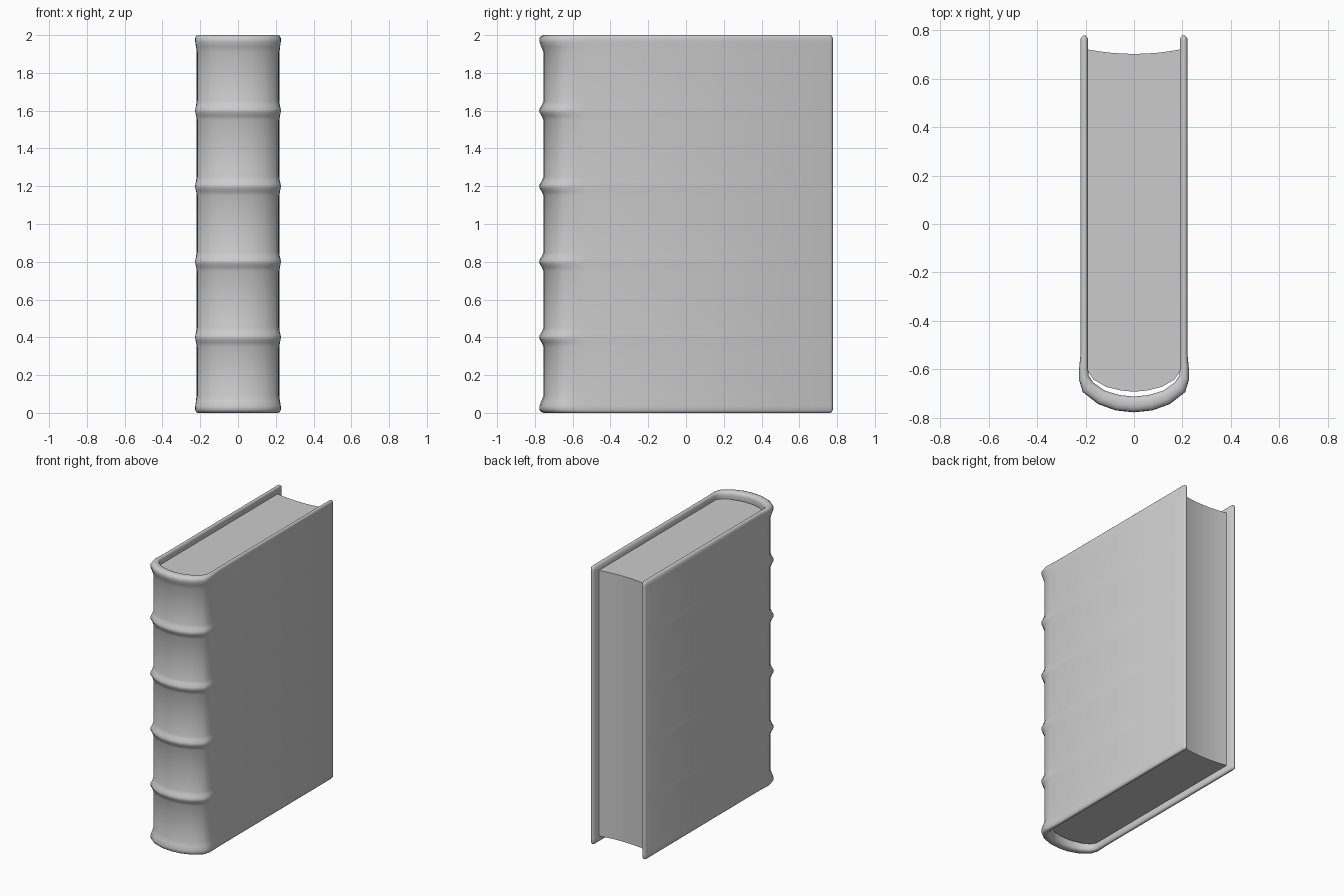
import bpy, bmesh
from mathutils import Vector

if "Cube" in bpy.data.objects:
    bpy.data.objects.remove(bpy.data.objects["Cube"])


def finish(name, bm, angle=0.7):
    bmesh.ops.recalc_face_normals(bm, faces=bm.faces)
    me = bpy.data.meshes.new(name)
    bm.to_mesh(me)
    bm.free()
    ob = bpy.data.objects.new(name, me)
    bpy.context.collection.objects.link(ob)
    bpy.ops.object.select_all(action='DESELECT')
    bpy.context.view_layer.objects.active = ob
    ob.select_set(True)
    bpy.ops.object.shade_smooth_by_angle(angle=angle)
    return ob


def mirrored(half):
    # half profile ends on the centre line x = 0
    return [Vector(p) for p in half] + [Vector((-x, y)) for x, y in half[-2::-1]]


# Cover section: outer and inner lines, matched point for point
outer = mirrored([(0.211, 0.777), (0.22, 0.765), (0.22, -0.53), (0.218, -0.6), (0.215, -0.64),
                  (0.197, -0.68), (0.137, -0.724), (0.07, -0.748), (0, -0.755)])
inner = mirrored([(0.199, 0.777), (0.19, 0.765), (0.19, -0.53), (0.19, -0.59), (0.187, -0.625),
                  (0.167, -0.655), (0.12, -0.688), (0.06, -0.706), (0, -0.712)])
half_w = [0, 0, 0, 0.4, 0.55, 0.9, 1, 1, 1]
weight = half_w + half_w[-2::-1]
n = len(outer)

# Height levels: (z, rib bulge, edge rounding)
rounded = [(0, 0.016, 0.3), (0.005, 0.019, 0.13), (0.015, 0.021, 0.0),
           (0.035, 0.021, 0), (0.06, 0.012, 0), (0.09, 0, 0)]
levels = rounded + [(2 - z, b, r) for z, b, r in rounded]
for rib_z in (0.4, 0.8, 1.2, 1.6):
    for dz, bulge in ((-0.05, 0), (-0.028, 0.009), (-0.011, 0.02), (0, 0.022),
                      (0.011, 0.02), (0.028, 0.009), (0.05, 0)):
        levels.append((rib_z + dz, bulge, 0))
levels.sort()

# Cover with raised bands on the spine
bm = bmesh.new()
rings = []
for z, bulge, r in levels:
    out_ring, in_ring = [], []
    for i in range(n):
        t = outer[min(i + 1, n - 1)] - outer[max(i - 1, 0)]
        normal = Vector((-t.y, t.x)).normalized()
        o = outer[i] + normal * bulge * weight[i]
        p, q = o.lerp(inner[i], r), inner[i].lerp(o, r)
        if i in (0, 1, n - 2, n - 1):
            p.y -= 0.04 * r
            q.y -= 0.04 * r
        out_ring.append(bm.verts.new((p.x, p.y, z)))
        in_ring.append(bm.verts.new((q.x, q.y, z)))
    rings.append(out_ring + in_ring[::-1])
for a, b in zip(rings, rings[1:]):
    for i in range(2 * n):
        j = (i + 1) % (2 * n)
        bm.faces.new((a[i], a[j], b[j], b[i]))
for ring in (rings[0], rings[-1]):
    for i in range(n - 1):
        bm.faces.new((ring[i], ring[i + 1], ring[2 * n - 2 - i], ring[2 * n - 1 - i]))
finish("cover", bm, 1.0)

# Page block with rounded back and hollow fore edge
back = mirrored([(0.189, -0.61), (0.166, -0.643), (0.115, -0.672), (0.055, -0.687), (0, -0.692)])
fore = [Vector((0.189 * k / 4, 0.702 + 0.018 * (k / 4) ** 2)) for k in range(-4, 5)]
bm = bmesh.new()
face = bm.faces.new([bm.verts.new((p.x, p.y, 0.045)) for p in back + fore])
top = bmesh.ops.extrude_face_region(bm, geom=[face], use_keep_orig=True)["geom"]
bmesh.ops.translate(bm, vec=(0, 0, 1.91),
                    verts=[v for v in top if isinstance(v, bmesh.types.BMVert)])
finish("pages", bm)
